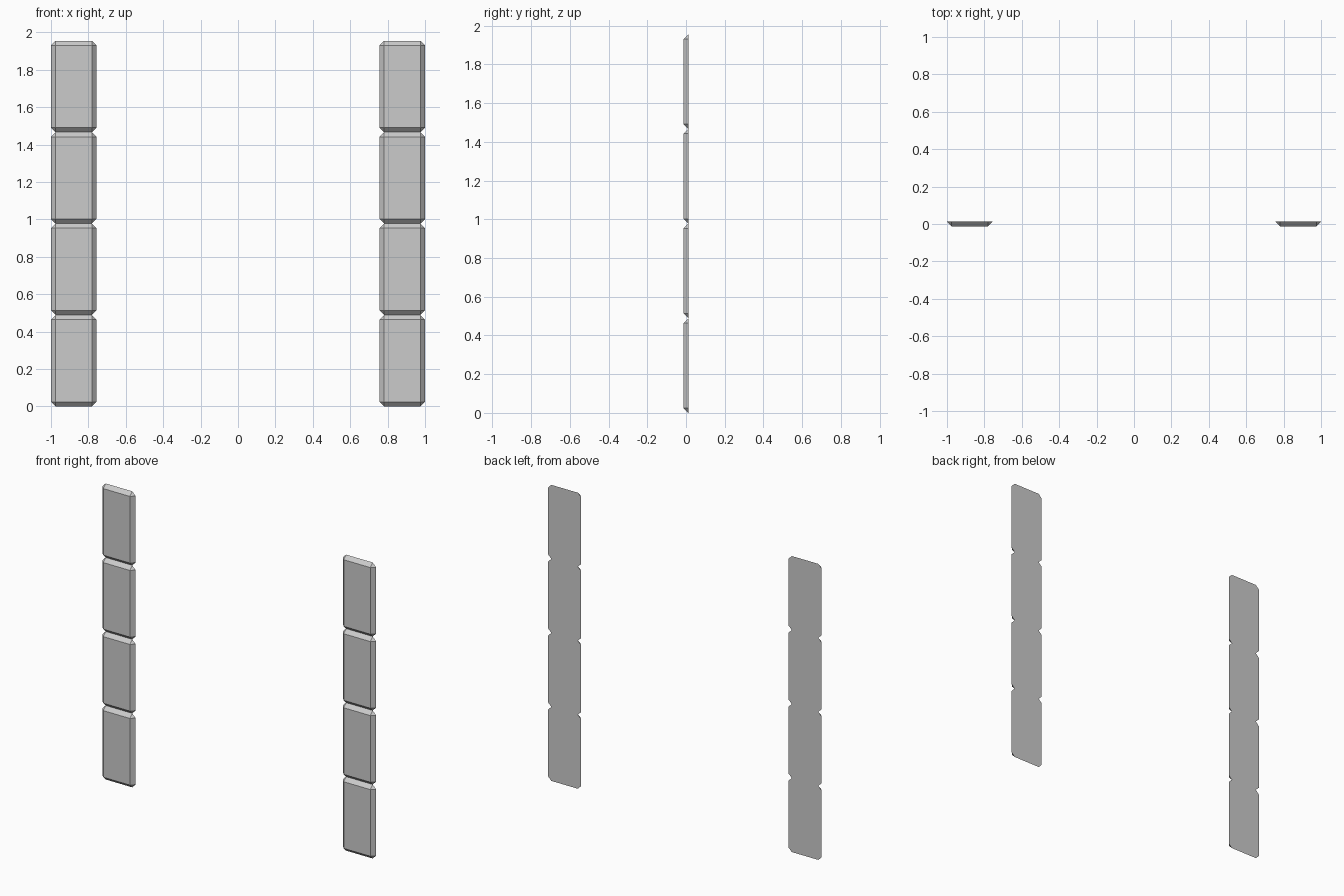
import bpy, bmesh

if "Cube" in bpy.data.objects:
    bpy.data.objects.remove(bpy.data.objects["Cube"])

X0, X1 = 0.757, 1.0      # panel width range
H, COUNT = 0.4888, 4     # panel height and panels per column
C, Y = 0.0245, 0.01225   # chamfer size and half thickness

# One panel: narrow rectangular front, corner-cut octagonal back
bm = bmesh.new()
corners = [(X0, 0, 1, 1), (X1, 0, -1, 1), (X1, H, -1, -1), (X0, H, 1, -1)]
front, back = [], []
for i, (x, z, sx, sz) in enumerate(corners):
    front.append(bm.verts.new((x + sx * C, -Y, z + sz * C)))
    side = bm.verts.new((x, Y, z + sz * C))
    end = bm.verts.new((x + sx * C, Y, z))
    back.append((side, end) if i % 2 == 0 else (end, side))

bm.faces.new(front)
bm.faces.new([v for pair in back for v in pair])
for i in range(4):
    j = (i + 1) % 4
    bm.faces.new((front[i], *back[i]))                              # cut corner
    bm.faces.new((front[i], back[i][1], back[j][0], front[j]))      # sloped edge
bmesh.ops.recalc_face_normals(bm, faces=bm.faces)

mesh = bpy.data.meshes.new("side_panels")
bm.to_mesh(mesh)
bm.free()
panels = bpy.data.objects.new("side_panels", mesh)
bpy.context.collection.objects.link(panels)

# Stack into a column, then mirror to the other side
stack = panels.modifiers.new("stack", 'ARRAY')
stack.count = COUNT
stack.use_relative_offset = False
stack.use_constant_offset = True
stack.constant_offset_displace = (0, 0, H)
mirror = panels.modifiers.new("mirror", 'MIRROR')
mirror.use_axis[0] = True
mirror.use_mirror_merge = False
